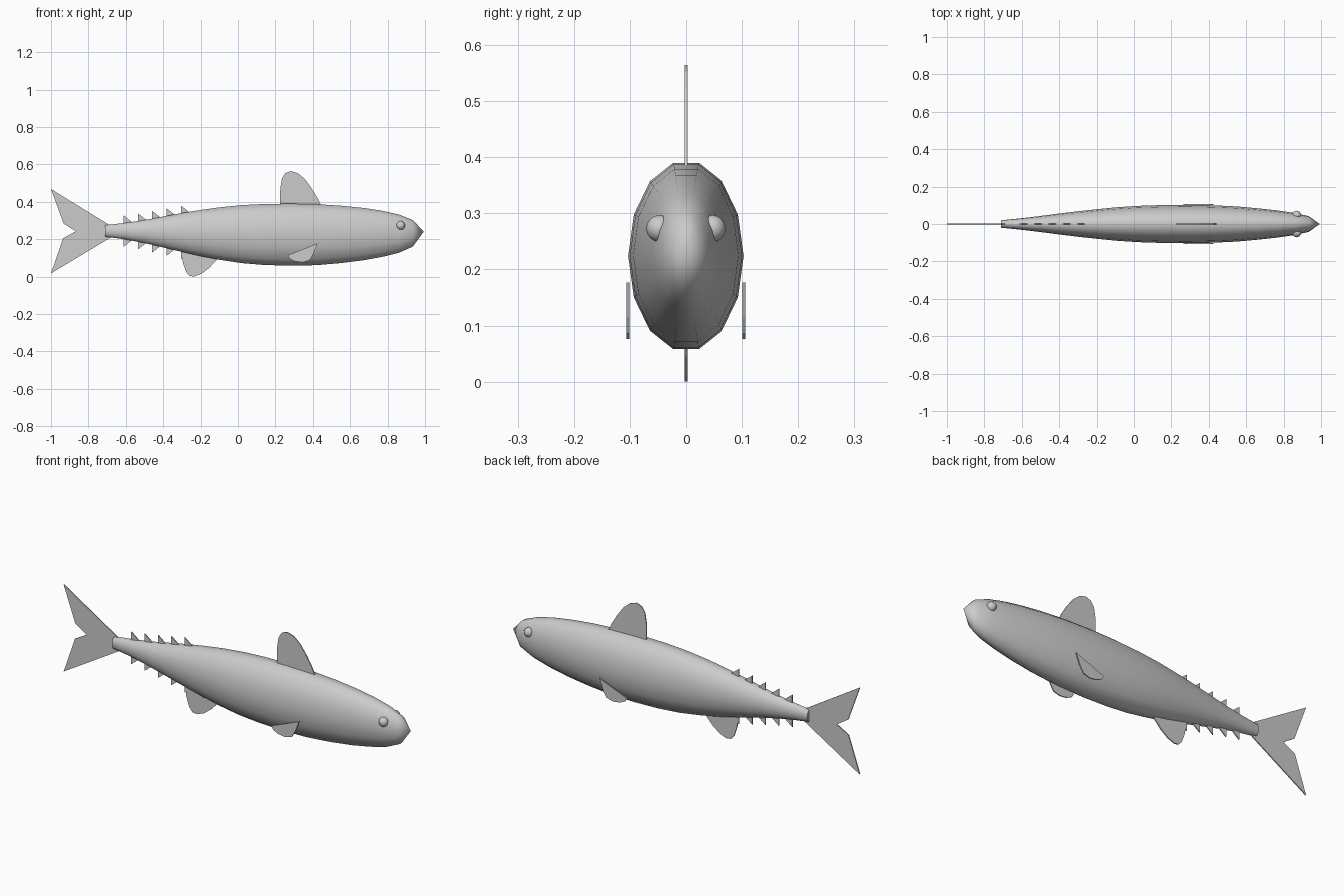
import bpy, bmesh, math

if "Cube" in bpy.data.objects:
    bpy.data.objects.remove(bpy.data.objects["Cube"])

SIDES = 14
T = 0.0055  # fin thickness


def finish(bm, name, smooth=False):
    bmesh.ops.recalc_face_normals(bm, faces=bm.faces)
    for f in bm.faces:
        f.smooth = smooth
    me = bpy.data.meshes.new(name)
    bm.to_mesh(me)
    bm.free()
    ob = bpy.data.objects.new(name, me)
    bpy.context.collection.objects.link(ob)
    if smooth:
        bpy.context.view_layer.objects.active = ob
        ob.select_set(True)
        bpy.ops.object.shade_smooth_by_angle(angle=math.radians(40))
        ob.select_set(False)
    return ob


def plate(name, pts, y=0.0):
    """Thin upright fin from an (x, z) outline."""
    bm = bmesh.new()
    face = bm.faces.new([bm.verts.new((x, y - T / 2, z)) for x, z in pts])
    ext = bmesh.ops.extrude_face_region(bm, geom=[face], use_keep_orig=True)
    for v in ext["geom"]:
        if isinstance(v, bmesh.types.BMVert):
            v.co.y += T
    return finish(bm, name)


# Body: x, top z, bottom z, half width
rings = [
    (-0.71, 0.275, 0.213, 0.020), (-0.61, 0.286, 0.200, 0.030),
    (-0.50, 0.302, 0.179, 0.043), (-0.40, 0.321, 0.156, 0.056),
    (-0.30, 0.340, 0.132, 0.068), (-0.20, 0.356, 0.109, 0.079),
    (-0.10, 0.370, 0.090, 0.089), (0.02, 0.382, 0.072, 0.097),
    (0.14, 0.388, 0.062, 0.101), (0.28, 0.390, 0.058, 0.103),
    (0.42, 0.387, 0.061, 0.100), (0.55, 0.379, 0.072, 0.094),
    (0.67, 0.367, 0.087, 0.083), (0.77, 0.352, 0.105, 0.072),
    (0.86, 0.332, 0.127, 0.059), (0.935, 0.302, 0.160, 0.042),
]
bm = bmesh.new()
loops = []
for x, top, bot, w in rings:
    h = (top - bot) / 2 / math.sin(math.pi * 3 / 7 + math.pi / 14 - math.pi / 14)
    angles = [2 * math.pi * i / SIDES for i in range(SIDES)]
    loops.append([bm.verts.new((x, w * math.cos(a), (top + bot) / 2 + h * math.sin(a)))
                  for a in angles])
for a, b in zip(loops, loops[1:]):
    for i in range(SIDES):
        j = (i + 1) % SIDES
        bm.faces.new((a[i], a[j], b[j], b[i]))
bm.faces.new(loops[0])
nose = bm.verts.new((0.993, 0, 0.24))
for i in range(SIDES):
    bm.faces.new((loops[-1][i], loops[-1][(i + 1) % SIDES], nose))
finish(bm, "body", True)

# Forked tail
plate("tail_fin", [(-0.67, 0.265), (-1.0, 0.468), (-0.933, 0.284), (-0.868, 0.242),
                   (-0.935, 0.205), (-1.0, 0.017), (-0.67, 0.215)])

# Back and belly fins
plate("dorsal_fin", [(0.225, 0.37), (0.226, 0.47), (0.235, 0.525), (0.253, 0.553),
                     (0.283, 0.564), (0.32, 0.553), (0.357, 0.522), (0.395, 0.47),
                     (0.425, 0.42), (0.45, 0.37)])
plate("anal_fin", [(-0.305, 0.15), (-0.295, 0.075), (-0.278, 0.025), (-0.26, 0.004),
                   (-0.235, 0.0), (-0.195, 0.015), (-0.155, 0.045), (-0.115, 0.088),
                   (-0.10, 0.12)])

# Rows of small finlets above and below the tail stem
for i, (x, top, bot) in enumerate([(-0.612, 0.286, 0.200), (-0.535, 0.297, 0.186),
                                   (-0.459, 0.310, 0.169), (-0.382, 0.324, 0.152),
                                   (-0.306, 0.339, 0.133)]):
    for label, z, s in (("upper", top, 1), ("lower", bot, -1)):
        plate(f"{label}_finlet_{i}", [(x, z - s * 0.012), (x, z + s * 0.041),
                                      (x + 0.042, z + s * 0.008),
                                      (x + 0.042, z - s * 0.006)])

# Paired side fins and eyes
for side, s in (("left", 1), ("right", -1)):
    plate(f"{side}_pectoral_fin", [(0.425, 0.177), (0.265, 0.113), (0.276, 0.095),
                                   (0.305, 0.081), (0.345, 0.076), (0.382, 0.086),
                                   (0.40, 0.115)], s * 0.1035)
    bm = bmesh.new()
    bmesh.ops.create_uvsphere(bm, u_segments=10, v_segments=8, radius=0.024)
    for v in bm.verts:
        v.co.x += 0.87
        v.co.y += s * 0.047
        v.co.z += 0.273
    finish(bm, f"{side}_eye", True)
